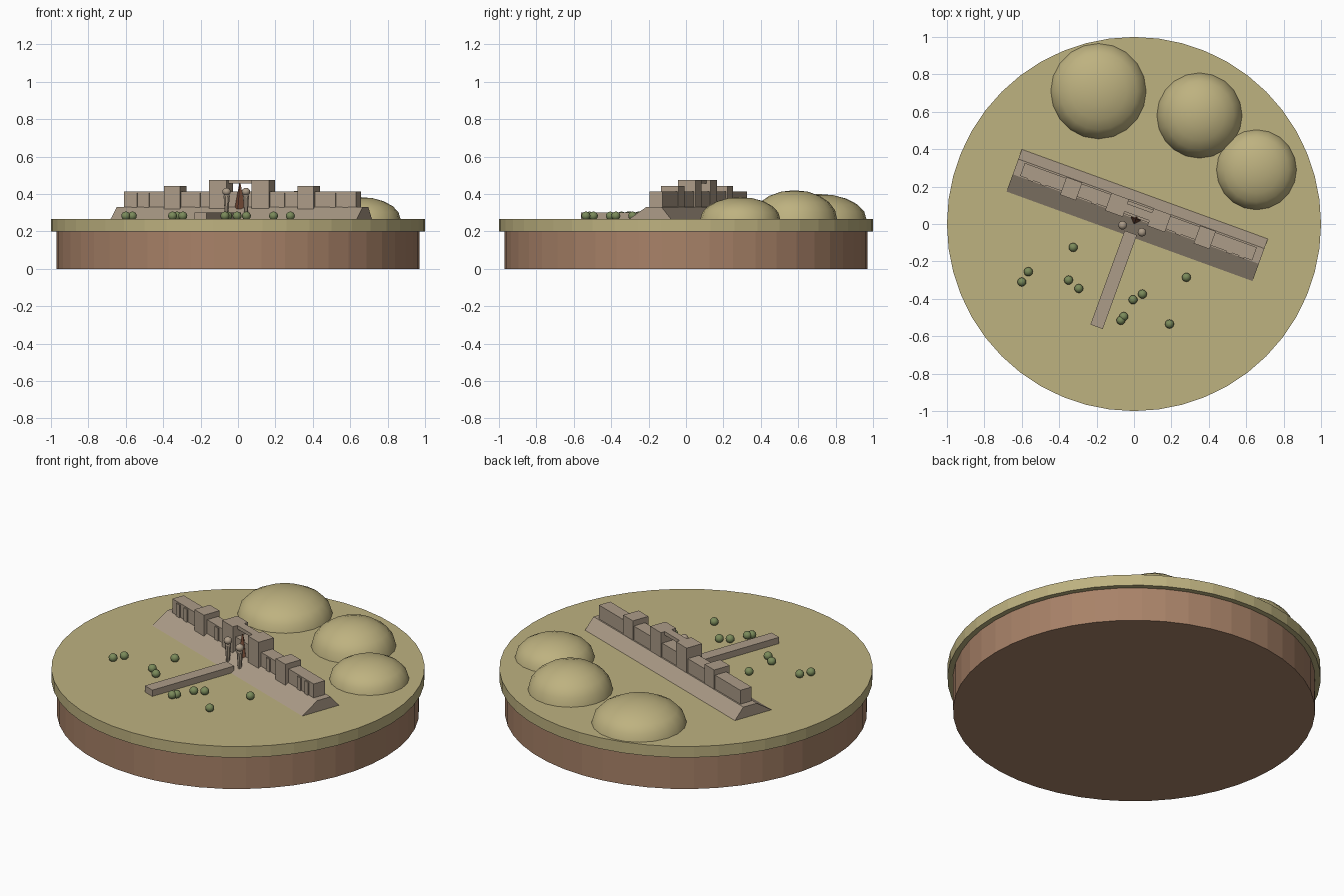
import bpy, bmesh
from math import radians, pi
from mathutils import Matrix, Vector

cube = bpy.data.objects.get("Cube")
if cube:
    bpy.data.objects.remove(cube, do_unlink=True)

GROUND, TERRACE = 0.265, 0.33
TURN = Matrix.Rotation(radians(-20), 4, 'Z')   # the fort's own axes


def material(name, r, g, b):
    m = bpy.data.materials.new(name)
    m.use_nodes = True
    m.diffuse_color = (r, g, b, 1)
    m.node_tree.nodes["Principled BSDF"].inputs["Base Color"].default_value = (r, g, b, 1)
    return m


GRASS = material("dry grass", 0.515, 0.445, 0.216)
SOIL = material("brown soil", 0.392, 0.223, 0.138)
STONE = material("weathered stone", 0.413, 0.332, 0.246)
BUSH = material("bush green", 0.195, 0.254, 0.102)
WOOD = material("red brown wood", 0.19, 0.075, 0.04)


def finish(bm, name, mat, turned=False, smooth=False):
    if turned:
        bm.transform(TURN)
    bmesh.ops.recalc_face_normals(bm, faces=bm.faces)
    mesh = bpy.data.meshes.new(name)
    bm.to_mesh(mesh)
    bm.free()
    mesh.materials.append(mat)
    ob = bpy.data.objects.new(name, mesh)
    bpy.context.collection.objects.link(ob)
    if smooth:
        bpy.ops.object.select_all(action='DESELECT')
        ob.select_set(True)
        bpy.context.view_layer.objects.active = ob
        bpy.ops.object.shade_smooth_by_angle(angle=radians(30))
    return ob


def box(name, u0, u1, v0, v1, z0, z1, mat=STONE):
    bm = bmesh.new()
    place = Matrix.Translation(((u0 + u1) / 2, (v0 + v1) / 2, (z0 + z1) / 2))
    size = Matrix.Diagonal((u1 - u0, v1 - v0, z1 - z0, 1))
    bmesh.ops.create_cube(bm, size=1, matrix=place @ size)
    return finish(bm, name, mat, turned=True)


def cone(name, x, y, z0, z1, r0, r1, sides, mat, turned=False):
    bm = bmesh.new()
    bmesh.ops.create_cone(bm, cap_ends=True, segments=sides, radius1=r0, radius2=r1,
                          depth=z1 - z0, matrix=Matrix.Translation((x, y, (z0 + z1) / 2)))
    return finish(bm, name, mat, turned)


def ball(name, x, y, z, r, height, mat, segs, rings, turned=False, dome=False):
    bm = bmesh.new()
    m = Matrix.Translation((x, y, z)) @ Matrix.Diagonal((r, r, height, 1))
    bmesh.ops.create_uvsphere(bm, u_segments=segs, v_segments=rings, radius=1, matrix=m)
    if dome:
        low = [v for v in bm.verts if v.co.z < z - 0.001]
        bmesh.ops.delete(bm, geom=low, context='VERTS')
    return finish(bm, name, mat, turned, smooth=True)


# Round base
cone("soil_disc", 0, 0, 0, 0.2, 0.97, 0.97, 48, SOIL)
cone("grass_disc", 0, 0, 0.2, GROUND, 1, 1, 48, GRASS)

# Hills behind the fort
for i, (x, y, r, h) in enumerate([(-0.19, 0.71, 0.255, 0.135),
                                  (0.35, 0.58, 0.228, 0.155),
                                  (0.655, 0.29, 0.214, 0.118)]):
    ball(f"hill_{i + 1}", x, y, GROUND, r, h, GRASS, 20, 10, dome=True)

# Sloping embankment: a trapezoid pulled along the fort
bm = bmesh.new()
profile = [(-0.07, GROUND), (0.17, GROUND), (0.115, TERRACE), (0.028, TERRACE)]
face = bm.faces.new([bm.verts.new((-0.7, v, z)) for v, z in profile])
pulled = bmesh.ops.extrude_face_region(bm, geom=[face])
bmesh.ops.translate(bm, vec=Vector((1.4, 0, 0)),
                    verts=[e for e in pulled["geom"] if isinstance(e, bmesh.types.BMVert)])
finish(bm, "embankment", STONE, turned=True)

# Long wall, gate beam and door
box("main_wall", -0.66, 0.66, 0.033, 0.107, TERRACE, 0.412)
box("gate_beam", -0.07, 0.07, 0.045, 0.09, 0.455, 0.476)
cone("gate_door", 0, 0.03, TERRACE - 0.01, 0.455, 0.03, 0.004, 4, WOOD, turned=True)

# Mirrored bastions, towers, pilasters and guardian statues
for side, s in (("right", -1), ("left", 1)):
    def block(name, u, width, v0, v1, top):
        box(f"{side}_{name}", s * u - width / 2, s * u + width / 2, v0, v1, 0.3, top)
    block("bastion", 0.38, 0.09, 0.012, 0.113, 0.444)
    block("gate_tower", 0.12, 0.1, 0.015, 0.115, 0.476)
    for n, u in enumerate((0.24, 0.53, 0.6)):
        block(f"pilaster_{n + 1}", u, 0.03, 0.026, 0.05, 0.405)
    u, v = s * 0.055, -0.027
    cone(f"{side}_statue_body", u, v, 0.29, 0.385, 0.01, 0.017, 8, STONE, turned=True)
    ball(f"{side}_statue_chest", u, v, 0.385, 0.017, 0.017, STONE, 10, 8, turned=True)
    ball(f"{side}_statue_head", u, v, 0.412, 0.023, 0.021, STONE, 12, 8, turned=True)

# Raised causeway to the gate
box("causeway", -0.035, 0.035, -0.585, -0.05, GROUND - 0.01, 0.302)

# Scattered bushes
bushes = [(-.325, -.125), (-.565, -.255), (-.6, -.31), (-.35, -.3), (-.295, -.345), (.28, -.285),
          (.045, -.375), (-.005, -.405), (-.055, -.495), (-.07, -.515), (.19, -.535)]
for i, (x, y) in enumerate(bushes):
    ball(f"bush_{i + 1}", x, y, 0.283, 0.024, 0.023, BUSH, 12, 8)
